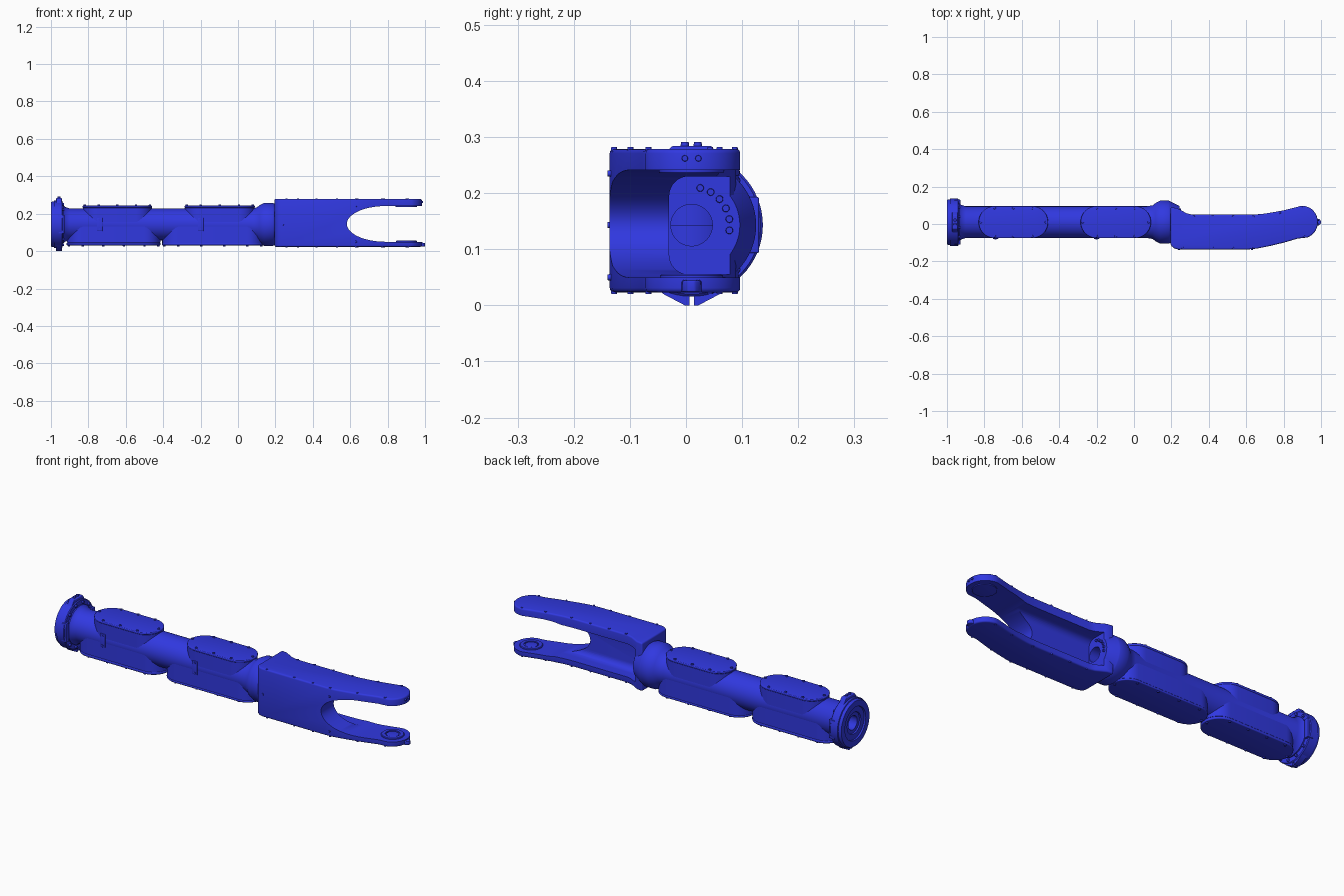
import bpy, bmesh, math
from mathutils import Vector, Matrix

if "Cube" in bpy.data.objects:
    bpy.data.objects.remove(bpy.data.objects["Cube"])

CY, CZ = 0.01, 0.143          # tube axis
blue = bpy.data.materials.new("blue_paint")
blue.diffuse_color = (0.03, 0.04, 0.75, 1)
blue.use_nodes = True
blue.node_tree.nodes["Principled BSDF"].inputs["Base Color"].default_value = blue.diffuse_color


def finish(name, bm, bevel=0.0, angle=35):
    bmesh.ops.recalc_face_normals(bm, faces=bm.faces)
    me = bpy.data.meshes.new(name)
    bm.to_mesh(me)
    bm.free()
    ob = bpy.data.objects.new(name, me)
    bpy.context.collection.objects.link(ob)
    me.materials.append(blue)
    for o in bpy.context.selected_objects:
        o.select_set(False)
    ob.select_set(True)
    bpy.context.view_layer.objects.active = ob
    if bevel:
        m = ob.modifiers.new("bevel", 'BEVEL')
        m.width, m.segments, m.limit_method = bevel, 3, 'ANGLE'
        m.angle_limit = math.radians(40)
        bpy.ops.object.modifier_apply(modifier=m.name)
    bpy.ops.object.shade_smooth_by_angle(angle=math.radians(angle))
    return ob


def prism(name, pts, axis, lo, hi, bevel=0.0):
    """Extrude a 2D outline along x (pts are y,z), y (x,z) or z (x,y)."""
    place = {'x': lambda a, b, t: (t, a, b), 'y': lambda a, b, t: (a, t, b),
             'z': lambda a, b, t: (a, b, t)}[axis]
    bm = bmesh.new()
    ends = [[bm.verts.new(place(a, b, t)) for a, b in pts] for t in (lo, hi)]
    bm.faces.new(ends[0])
    bm.faces.new(ends[1])
    n = len(pts)
    for i in range(n):
        j = (i + 1) % n
        bm.faces.new((ends[0][i], ends[0][j], ends[1][j], ends[1][i]))
    return finish(name, bm, bevel)


def lathe(name, profile, c=(0, CY, CZ), turn='X', steps=64):
    """Revolve a closed (along-axis, radius) profile around x or z."""
    bm = bmesh.new()
    rings = []
    for i in range(steps):
        a = 2 * math.pi * i / steps
        u, v = math.cos(a), math.sin(a)
        rings.append([bm.verts.new((c[0] + t, c[1] + r * u, c[2] + r * v) if turn == 'X'
                                   else (c[0] + r * u, c[1] + r * v, c[2] + t))
                      for t, r in profile])
    n = len(profile)
    for i in range(steps):
        p, q = rings[i], rings[(i + 1) % steps]
        for k in range(n):
            m = (k + 1) % n
            bm.faces.new((p[k], p[m], q[m], q[k]))
    return finish(name, bm)


def bolts(name, places, r=0.007, h=0.01):
    """Short round bolt heads, each given as a centre and a direction."""
    bm = bmesh.new()
    for loc, d in places:
        rot = Vector((0, 0, 1)).rotation_difference(Vector(d)).to_matrix().to_4x4()
        bmesh.ops.create_cone(bm, cap_ends=True, segments=12, radius1=r, radius2=r * 0.85,
                              depth=h, matrix=Matrix.Translation(loc) @ rot)
    return finish(name, bm)


def arc(cx, cy, rx, ry, a0, a1, n):
    return [(cx + rx * math.cos(math.radians(a0 + (a1 - a0) * i / n)),
             cy + ry * math.sin(math.radians(a0 + (a1 - a0) * i / n))) for i in range(n + 1)]


def stadium(x0, x1, r):
    return arc(x1 - r, CY, r, r, -90, 90, 20) + arc(x0 + r, CY, r, r, 90, 270, 20)


def box(x0, x1, y0, y1):
    return [(x0, y0), (x1, y0), (x1, y1), (x0, y1)]


def cut(ob, cutter):
    m = ob.modifiers.new("cut", 'BOOLEAN')
    m.operation, m.object, m.solver = 'DIFFERENCE', cutter, 'EXACT'
    bpy.context.view_layer.objects.active = ob
    bpy.ops.object.modifier_apply(modifier=m.name)
    bpy.data.objects.remove(cutter)


# Hollow tube with flared collar at the fork end
lathe("main_tube", [(-0.96, 0.037), (-0.96, 0.10), (-0.932, 0.10), (-0.925, 0.093), (-0.90, 0.085),
                    (0.07, 0.085), (0.10, 0.09), (0.115, 0.102), (0.14, 0.115), (0.185, 0.115),
                    (0.19, 0.113), (0.243, 0.086), (0.243, 0.037)])

# End flange with recessed face and hub
lathe("end_flange", [(-0.985, 0.037), (-0.985, 0.055), (-0.992, 0.057), (-0.992, 0.085), (-1.0, 0.087),
                     (-1.0, 0.118), (-0.993, 0.122), (-0.985, 0.122), (-0.983, 0.127),
                     (-0.942, 0.127), (-0.938, 0.123), (-0.938, 0.037)])
prism("flange_top_tab", [(-0.05, 0.25), (0.07, 0.25), (0.05, 0.278), (0.045, 0.284),
                         (-0.025, 0.284), (-0.03, 0.278)], 'x', -0.972, -0.942, 0.003)
for s, name in ((-1, "flange_foot_left"), (1, "flange_foot_right")):
    prism(name, [(CY + s * y, z) for y, z in
                 ((0.004, 0.03), (0.004, 0.0), (0.012, 0.0), (0.05, 0.02), (0.06, 0.03))],
          'x', -0.972, -0.942)
bolts("flange_tab_bolts", [((-0.957, y, 0.286), (0, 0, 1)) for y in (-0.002, 0.021)], 0.008, 0.01)
ring = [math.radians(15 + 30 * i) for i in range(12)]
bolts("flange_bolts", [((-0.936, CY + 0.112 * math.cos(a), CZ + 0.112 * math.sin(a)), (1, 0, 0))
                       for a in ring], 0.008, 0.012)
for s, name in ((-1, "front_flange_clamp"), (1, "back_flange_clamp")):
    y = CY + s * 0.108
    prism(name, box(-0.96, -0.928, y - 0.012, y + 0.012), 'z', CZ - 0.05, CZ + 0.05, 0.003)

# Access covers above and below the tube
spots = []
for side, spans in (("top", ((-0.83, -0.46), (-0.285, 0.09))),
                    ("bottom", ((-0.915, -0.415), (-0.405, 0.135)))):
    up = side == "top"
    d = 1 if up else -1
    for k, (x0, x1) in enumerate(spans):
        seam, face = (0.231, 0.243) if up else (0.045 - 0.003 * k, 0.031)
        prism(f"{side}_housing_{k + 1}", stadium(x0, x1, 0.084), 'z', *sorted((CZ, seam)))
        prism(f"{side}_cover_{k + 1}", stadium(x0 - 0.001, x1 + 0.001, 0.086), 'z',
              *sorted((seam, face)), 0.004)
        n = 3 if up else 4
        for i in range(n):
            x = x0 + 0.085 + (x1 - x0 - 0.17) * i / (n - 1)
            spots += [((x, CY + s * 0.075, face), (0, 0, d)) for s in (-1, 1)]
        spots += [((x, CY, face), (0, 0, d)) for x in (x0 + 0.011, x1 - 0.011)]
bolts("cover_bolts", spots)

# Small plates on the front of the tube
for k, x in enumerate((-0.74, -0.2)):
    prism(f"side_plate_{k + 1}", box(x - 0.015, x + 0.015, CZ - 0.035, CZ + 0.035),
          'y', -0.079, -0.05, 0.002)
    bolts(f"side_plate_bolts_{k + 1}", [((x, -0.079, CZ + s * 0.026), (0, 1, 0)) for s in (-1, 1)],
          0.006, 0.008)

# Forked head: outline from above, then the fork slot, rear channel and bore
outline = ([(0.195, -0.105), (0.20, -0.118), (0.215, -0.130), (0.235, -0.136), (0.61, -0.136),
            (0.66, -0.131), (0.72, -0.119), (0.80, -0.100), (0.875, -0.078)]
           + arc(0.90, 0.01, 0.083, 0.087, -70, 95, 16)
           + [(0.86, 0.088), (0.80, 0.073), (0.74, 0.062), (0.68, 0.053), (0.62, 0.050),
              (0.31, 0.050), (0.28, 0.058), (0.23, 0.085), (0.195, 0.090)])
fork = prism("fork_head", outline, 'z', 0.023, 0.279, 0.008)
slot = arc(0.79, 0.1455, 0.208, 0.0955, 90, 270, 40) + [(1.2, 0.05), (1.2, 0.241)]
cut(fork, prism("slot_cutter", slot, 'y', -0.3, 0.3))
channel = (arc(0.005, 0.195, 0.035, 0.035, 180, 90, 8) + [(0.3, 0.23), (0.3, 0.055)]
           + arc(0.005, 0.09, 0.035, 0.035, 270, 180, 8))
cut(fork, prism("channel_cutter", channel, 'x', 0.243, 0.82))
cut(fork, prism("bore_cutter", arc(CY, CZ, 0.037, 0.037, 0, 354.375, 63), 'x', 0.1, 0.4))
fork.select_set(True)
bpy.ops.object.shade_smooth_by_angle(angle=math.radians(35))

# Bolt arc on the inner mounting face
bolts("mounting_bolts", [((0.245, CY + 0.068 * math.cos(math.radians(a)),
                           CZ + 0.068 * math.sin(math.radians(a))), (1, 0, 0))
                         for a in range(-8, 94, 17)], 0.007, 0.012)

# Pivot seats on the inside of the prong tips
lathe("lower_pivot_ring", [(0.045, 0.036), (0.045, 0.056), (0.053, 0.056), (0.056, 0.053),
                           (0.056, 0.036)], (0.90, CY, 0), 'Z')
prism("lower_pivot_disc", arc(0.90, CY, 0.031, 0.031, 0, 352.5, 47), 'z', 0.045, 0.054, 0.002)
prism("upper_pivot_disc", arc(0.90, CY, 0.058, 0.058, 0, 352.5, 47), 'z', 0.236, 0.25, 0.002)
prism("lower_tip_lip", [(0.96, -0.012), (0.99, -0.006), (1.0, 0.004), (1.0, 0.016),
                        (0.99, 0.026), (0.96, 0.032)], 'z', 0.024, 0.044, 0.003)
bolts("tip_bolts", [((0.983, CY + s * 0.012, 0.262), (1, 0, 0)) for s in (-1, 1)]
      + [((0.983, CY + s * 0.012, 0.04), (1, 0, 0)) for s in (-1, 1)], 0.006, 0.012)

# Screws around the fork head
edge = [(x, 0.043) for x in (0.32, 0.42, 0.53, 0.64)] + [(0.78, 0.06), (0.90, 0.087)]
edge += [(x, -0.128) for x in (0.26, 0.42, 0.53, 0.63)] + [(0.77, -0.099), (0.91, -0.067)]
bolts("fork_screws", [((x, y, z), (0, 0, d)) for x, y in edge for z, d in ((0.278, 1), (0.024, -1))]
      + [((x, -0.136, z), (0, -1, 0)) for x, z in ((0.24, 0.143), (0.63, 0.235), (0.63, 0.05))],
      0.006, 0.008)
